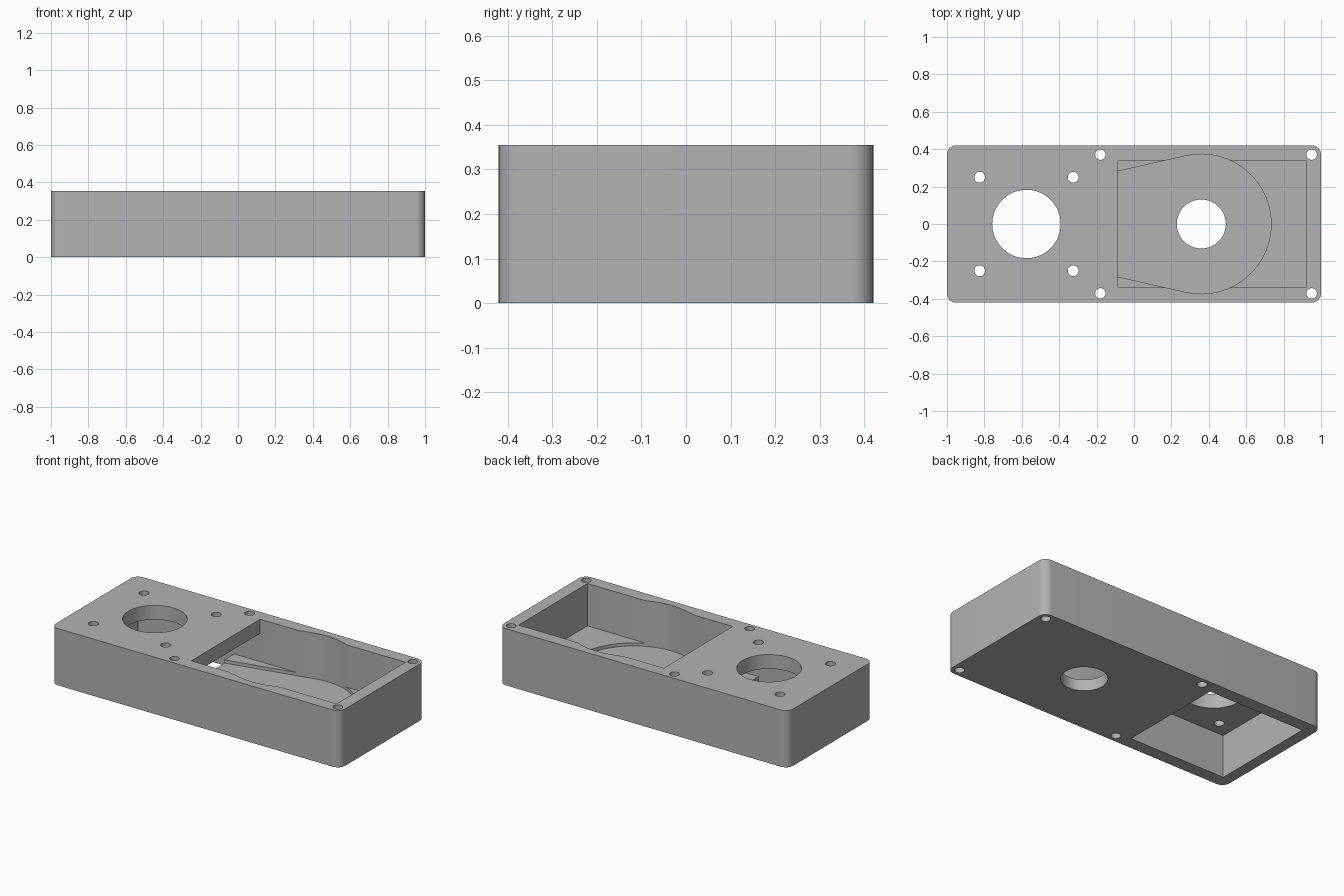
import bpy, bmesh
from math import pi, sin, cos, radians
from mathutils import Vector, Matrix

if "Cube" in bpy.data.objects:
    bpy.data.objects.remove(bpy.data.objects["Cube"])

LENGTH, WIDTH, HEIGHT = 2.0, 0.84, 0.355
FLOOR, SCROLL_FLOOR, PLATE_UNDERSIDE = 0.09, 0.07, 0.266
FAN = (0.36, 0.0)
MOTOR_X = -0.575


def arc(center, radius, start, end, steps):
    """Points along an arc, angles in radians."""
    return [(center[0] + radius * cos(start + (end - start) * i / steps),
             center[1] + radius * sin(start + (end - start) * i / steps))
            for i in range(steps + 1)]


def prism(name, outline, low, high, matrix=Matrix()):
    """Extrude a closed outline from low to high, then transform it."""
    bm = bmesh.new()
    base = bm.faces.new([bm.verts.new((x, y, low)) for x, y in outline])
    result = bmesh.ops.extrude_face_region(bm, geom=[base])
    verts = [g for g in result["geom"] if isinstance(g, bmesh.types.BMVert)]
    bmesh.ops.translate(bm, verts=verts, vec=(0, 0, high - low))
    bm.transform(matrix)
    bmesh.ops.recalc_face_normals(bm, faces=bm.faces)
    mesh = bpy.data.meshes.new(name)
    bm.to_mesh(mesh)
    bm.free()
    obj = bpy.data.objects.new(name, mesh)
    bpy.context.collection.objects.link(obj)
    return obj


def cut(target, cutter):
    """Subtract the cutter from the target and discard the cutter."""
    cutter.hide_render = True
    mod = target.modifiers.new("cut", "BOOLEAN")
    mod.operation, mod.solver, mod.object = "DIFFERENCE", "EXACT", cutter
    bpy.context.view_layer.objects.active = target
    bpy.ops.object.modifier_apply(modifier=mod.name)
    bpy.data.objects.remove(cutter)


def drill(target, x, y, radius, low=-0.1, steps=32):
    circle = arc((x, y), radius, 0, 2 * pi, steps)[:-1]
    cut(target, prism("drill", circle, low, HEIGHT + 0.1))


# Rounded outer block
corner = 0.05
outline = []
for i, (sx, sy) in enumerate([(1, 1), (-1, 1), (-1, -1), (1, -1)]):
    center = (sx * (LENGTH / 2 - corner), sy * (WIDTH / 2 - corner))
    outline += arc(center, corner, i * pi / 2, (i + 1) * pi / 2, 10)
housing = prism("fan_housing", outline, 0, HEIGHT)

# Stepped cavity: open below the motor plate, open above the fan bay
side_profile = [(-0.93, -0.1), (-0.264, -0.1), (-0.264, FLOOR), (0.92, FLOOR),
                (0.92, 0.5), (-0.085, 0.5), (-0.085, PLATE_UNDERSIDE),
                (-0.93, PLATE_UNDERSIDE)]
cut(housing, prism("cavity", side_profile, -0.34, 0.34,
                   Matrix.Rotation(pi / 2, 4, "X")))

# Round scroll recess with a tapering channel towards the motor bay
tangent = radians(102)
scroll = arc(FAN, 0.373, -tangent, tangent, 80) + [(-0.3, 0.235), (-0.3, -0.235)]
recess = prism("scroll_recess", scroll, SCROLL_FLOOR, 0.5)
under_plate = [(-0.5, -0.5), (-0.07, -0.5), (-0.07, 0.5), (-0.5, 0.5)]
cut(recess, prism("plate_clearance", under_plate, 0.2, 0.7))
cut(housing, recess)

# Fan inlet and motor opening
drill(housing, *FAN, 0.131, steps=64)
drill(housing, MOTOR_X, 0, 0.183, 0.15, 64)

# Motor screw holes and full-height corner screw holes
for side in (-1, 1):
    for x in (MOTOR_X - 0.25, MOTOR_X + 0.25):
        drill(housing, x, side * 0.25, 0.029, 0.15)
    for x in (-0.18, 0.95):
        drill(housing, x, side * 0.371, 0.028)

# Grey plastic
grey = bpy.data.materials.new("plain_grey")
grey.use_nodes = True
grey.diffuse_color = (0.45, 0.45, 0.45, 1)
grey.node_tree.nodes["Principled BSDF"].inputs["Base Color"].default_value = grey.diffuse_color
housing.data.materials.clear()
housing.data.materials.append(grey)

bpy.ops.object.select_all(action="DESELECT")
housing.select_set(True)
bpy.context.view_layer.objects.active = housing
bpy.ops.object.shade_smooth_by_angle(angle=radians(25))
